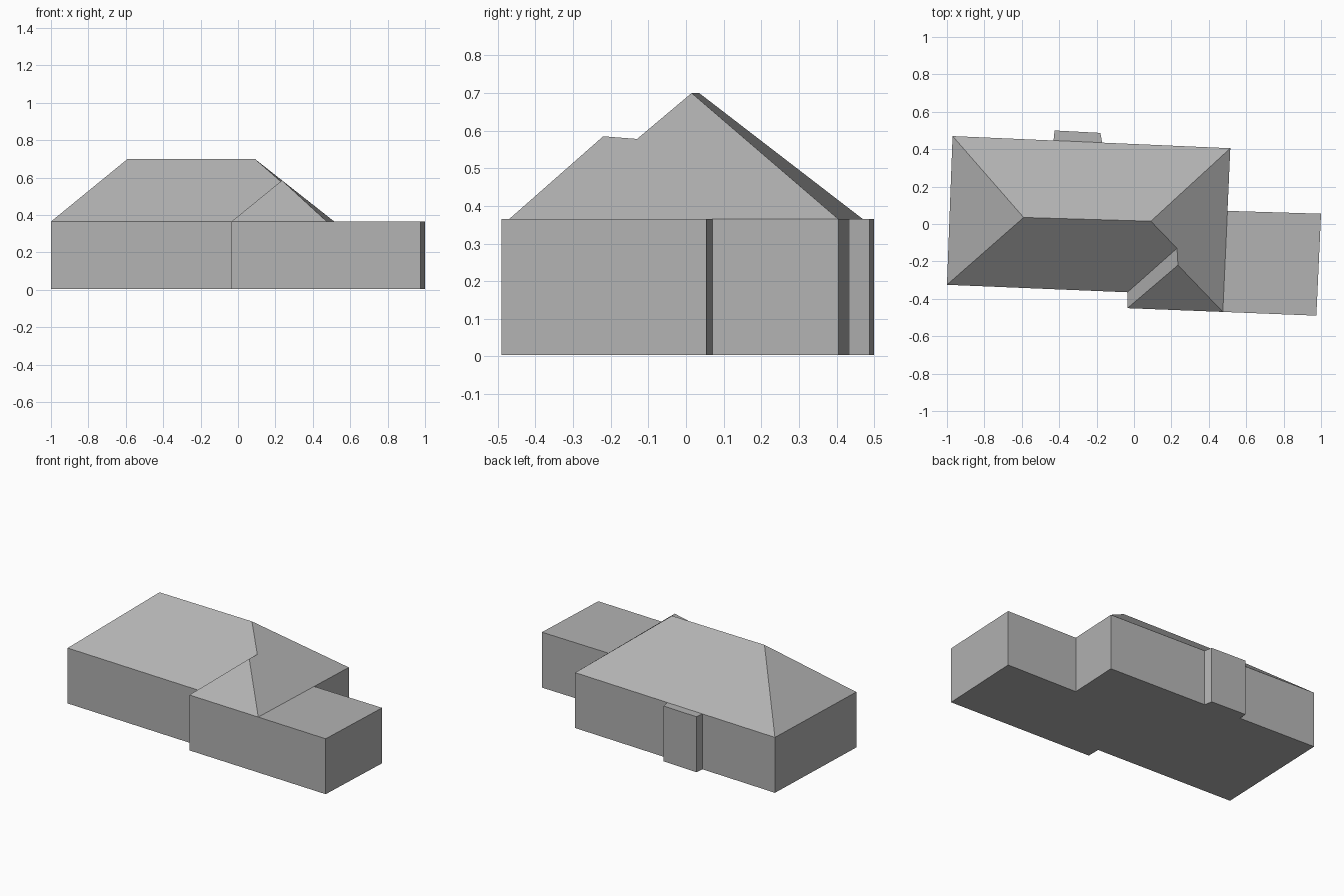
import bpy
import bmesh

cube = bpy.data.objects.get("Cube")
if cube:
    bpy.data.objects.remove(cube, do_unlink=True)

BASE, EAVE, PEAK, RIDGE = 0.004, 0.365, 0.585, 0.70

# One plain grey for the whole massing
grey = bpy.data.materials.new("plain grey")
grey.use_nodes = True
colour = (0.45, 0.45, 0.45, 1)
grey.diffuse_color = colour
grey.node_tree.nodes["Principled BSDF"].inputs["Base Color"].default_value = colour


def finish(name, bm):
    bmesh.ops.recalc_face_normals(bm, faces=bm.faces)
    mesh = bpy.data.meshes.new(name)
    bm.to_mesh(mesh)
    bm.free()
    mesh.materials.append(grey)
    bpy.context.collection.objects.link(bpy.data.objects.new(name, mesh))


def block(name, outline):
    """Extrude a counter-clockwise footprint up to the eaves."""
    bm = bmesh.new()
    floor = bm.faces.new([bm.verts.new((x, y, BASE)) for x, y in outline])
    top = bmesh.ops.extrude_face_region(bm, geom=[floor], use_keep_orig=True)["geom"]
    for v in top:
        if isinstance(v, bmesh.types.BMVert):
            v.co.z = EAVE
    finish(name, bm)


# Footprint corners shared by neighbouring parts
front_left = (0.475, -0.47)
inner_left = (0.479, -0.385)
annex_back = (0.50, 0.07)
back_left = (0.515, 0.405)
back_right = (-0.97, 0.47)
front_right = (-1.0, -0.325)
wing_inner = (-0.035, -0.365)
wing_front = (-0.035, -0.45)
bay_right = (-0.43, 0.446)
bay_left = (-0.17, 0.435)

# Walls
block("main_house", [front_right, wing_inner, inner_left, annex_back,
                     back_left, bay_left, bay_right, back_right])
block("front_wing", [wing_front, front_left, inner_left, wing_inner])
block("flat_roof_annex", [front_left, (0.975, -0.49), (1.0, 0.055),
                          annex_back, inner_left])
block("back_bay", [bay_right, bay_left, (-0.18, 0.487), (-0.425, 0.50)])

# Hipped roof with the hipped front wing running into it
bm = bmesh.new()
eave = {p: bm.verts.new((*p, EAVE)) for p in
        (front_right, wing_inner, wing_front, front_left, back_left, back_right)}
ridge_right = bm.verts.new((-0.59, 0.035, RIDGE))
ridge_left = bm.verts.new((0.09, 0.015, RIDGE))
wing_peak = bm.verts.new((0.235, -0.22, PEAK))
wing_valley = bm.verts.new((0.23, -0.13, 0.578))
for slope in (
    [eave[front_right], eave[wing_inner], wing_valley, ridge_left, ridge_right],
    [eave[wing_inner], eave[wing_front], wing_peak, wing_valley],
    [eave[wing_front], eave[front_left], wing_peak],
    [eave[front_left], eave[back_left], ridge_left, wing_valley, wing_peak],
    [eave[back_left], eave[back_right], ridge_right, ridge_left],
    [eave[back_right], eave[front_right], ridge_right],
):
    bm.faces.new(slope)
finish("hipped_roof", bm)
